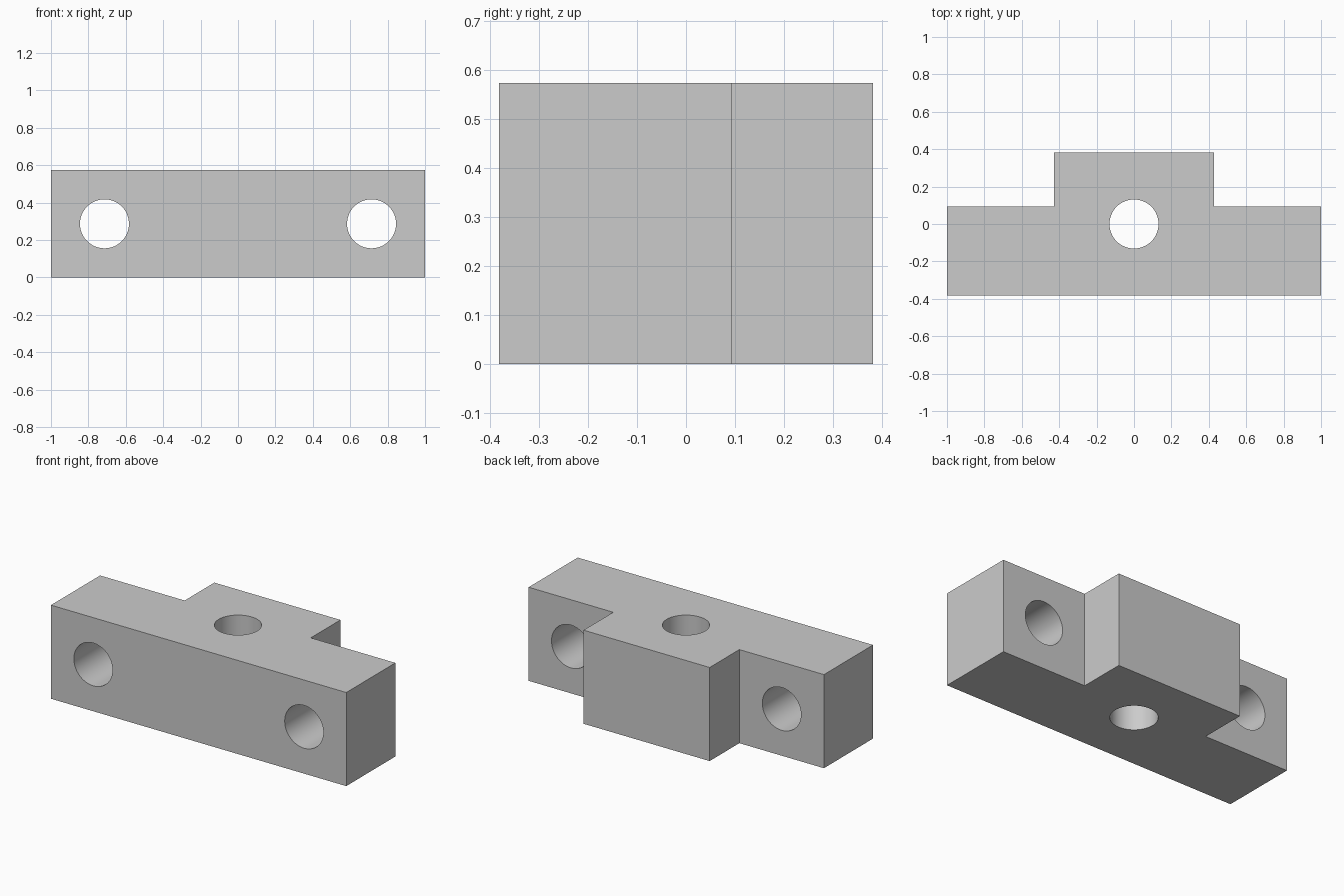
import bpy
import bmesh
from math import pi
from mathutils import Matrix

default = bpy.data.objects.get("Cube")
if default:
    bpy.data.objects.remove(default, do_unlink=True)

HEIGHT = 0.573
BACK = 0.381
STEP = 0.094
TAB = 0.427
HOLE_RADIUS = 0.131
HOLE_X = 0.714

gray = bpy.data.materials.new("plain_gray")
gray.use_nodes = True
colour = (0.6, 0.6, 0.6, 1)
gray.diffuse_color = colour
gray.node_tree.nodes["Principled BSDF"].inputs["Base Color"].default_value = colour


def add_object(name, bm):
    bmesh.ops.recalc_face_normals(bm, faces=bm.faces)
    mesh = bpy.data.meshes.new(name)
    bm.to_mesh(mesh)
    bm.free()
    mesh.materials.append(gray)
    obj = bpy.data.objects.new(name, mesh)
    bpy.context.collection.objects.link(obj)
    return obj


# T-shaped block: half outline mirrored across x, then extruded upwards
half = [(1, -BACK), (1, STEP), (TAB, STEP), (TAB, BACK)]
outline = half + [(-x, y) for x, y in reversed(half)]
bm = bmesh.new()
base = bm.faces.new([bm.verts.new((x, y, 0)) for x, y in outline])
top = bmesh.ops.extrude_face_region(bm, geom=[base])["geom"]
bmesh.ops.translate(bm, vec=(0, 0, HEIGHT),
                    verts=[v for v in top if isinstance(v, bmesh.types.BMVert)])
block = add_object("mounting_block", bm)

# Two horizontal holes through the arms, one vertical hole through the middle
bm = bmesh.new()
turn = Matrix.Rotation(pi / 2, 4, "X")
placements = [Matrix.Translation((side * HOLE_X, 0, HEIGHT / 2)) @ turn for side in (-1, 1)]
placements.append(Matrix.Translation((0, 0, HEIGHT / 2)))
for matrix in placements:
    bmesh.ops.create_cone(bm, cap_ends=True, segments=64, radius1=HOLE_RADIUS,
                          radius2=HOLE_RADIUS, depth=1.2, matrix=matrix)
cutter = add_object("hole_cutter", bm)
cutter.hide_render = True

cut = block.modifiers.new("holes", "BOOLEAN")
cut.operation = "DIFFERENCE"
cut.solver = "EXACT"
cut.object = cutter

# Apply the cut, then smooth the bores while the block stays sharp
bpy.ops.object.select_all(action="DESELECT")
block.select_set(True)
bpy.context.view_layer.objects.active = block
bpy.ops.object.modifier_apply(modifier=cut.name)
bpy.data.objects.remove(cutter, do_unlink=True)
bpy.ops.object.shade_smooth_by_angle(angle=pi / 6)
